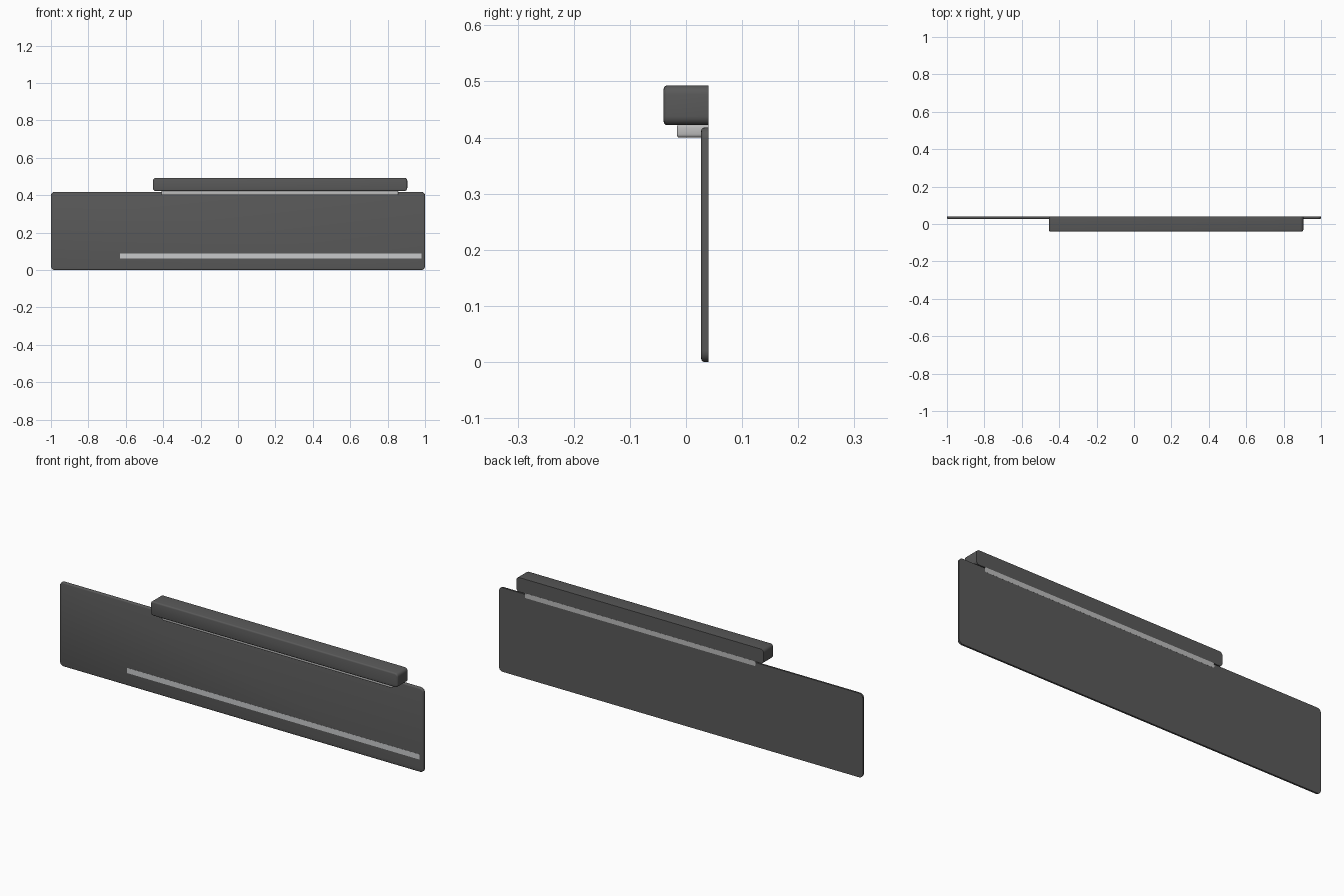
import bpy, bmesh, math

if "Cube" in bpy.data.objects:
    bpy.data.objects.remove(bpy.data.objects["Cube"])


def material(name, grey):
    m = bpy.data.materials.new(name)
    m.diffuse_color = (*grey, 1)
    m.use_nodes = True
    m.node_tree.nodes["Principled BSDF"].inputs["Base Color"].default_value = m.diffuse_color
    return m


dark = material("dark grey", (0.1, 0.1, 0.1))
silver = material("light silver", (0.58, 0.59, 0.6))
satin = material("satin silver", (0.5, 0.5, 0.5))


def rounded_plate(name, x, y, z, radius, edge, mat, steps=5):
    """Rounded rectangle in XZ, extruded along y, with a softened front rim."""
    bm = bmesh.new()
    corners = [(x[1], z[1], 0), (x[0], z[1], 90), (x[0], z[0], 180), (x[1], z[0], 270)]

    def ring(inset, depth):
        loop = []
        for cx, cz, start in corners:
            sx = -1 if cx == x[1] else 1
            sz = -1 if cz == z[1] else 1
            for i in range(steps + 1):
                a = math.radians(start + 90 * i / steps)
                r = radius - inset
                loop.append(bm.verts.new((cx + sx * radius + r * math.cos(a), depth,
                                          cz + sz * radius + r * math.sin(a))))
        return loop

    # back ring, then a quarter-round towards the front face
    rings = [ring(0, y[1])]
    for i in range(4):
        a = math.pi / 2 * i / 3
        rings.append(ring(edge * (1 - math.cos(a)), y[0] + edge * (1 - math.sin(a))))
    for a, b in zip(rings, rings[1:]):
        n = len(a)
        for i in range(n):
            bm.faces.new((a[i], a[(i + 1) % n], b[(i + 1) % n], b[i]))
    bm.faces.new(rings[0])
    bm.faces.new(rings[-1])
    bmesh.ops.recalc_face_normals(bm, faces=bm.faces)
    me = bpy.data.meshes.new(name)
    bm.to_mesh(me)
    bm.free()
    me.materials.append(mat)
    ob = bpy.data.objects.new(name, me)
    bpy.context.collection.objects.link(ob)
    bpy.context.view_layer.objects.active = ob
    ob.select_set(True)
    bpy.ops.object.shade_smooth_by_angle(angle=math.radians(40))
    ob.select_set(False)
    return ob


# Large flat front panel
rounded_plate("front_panel", (-1, 1), (0.027, 0.04), (0, 0.418), 0.02, 0.006, dark)

# Raised bar along the top
rounded_plate("top_bar", (-0.455, 0.905), (-0.04, 0.04), (0.422, 0.493), 0.016, 0.007, dark)

# Light strip joining bar and panel, showing at the back
rounded_plate("joining_strip", (-0.41, 0.858), (-0.016, 0.0403), (0.4, 0.4235), 0.006, 0.004, satin, 3)

# Thin inlaid trim line near the bottom of the panel
bpy.ops.mesh.primitive_cube_add(size=1, location=(0.175, 0.028, 0.0755))
trim = bpy.context.object
trim.name = "trim_line"
trim.scale = (1.61, 0.003, 0.026)
trim.data.materials.append(silver)
